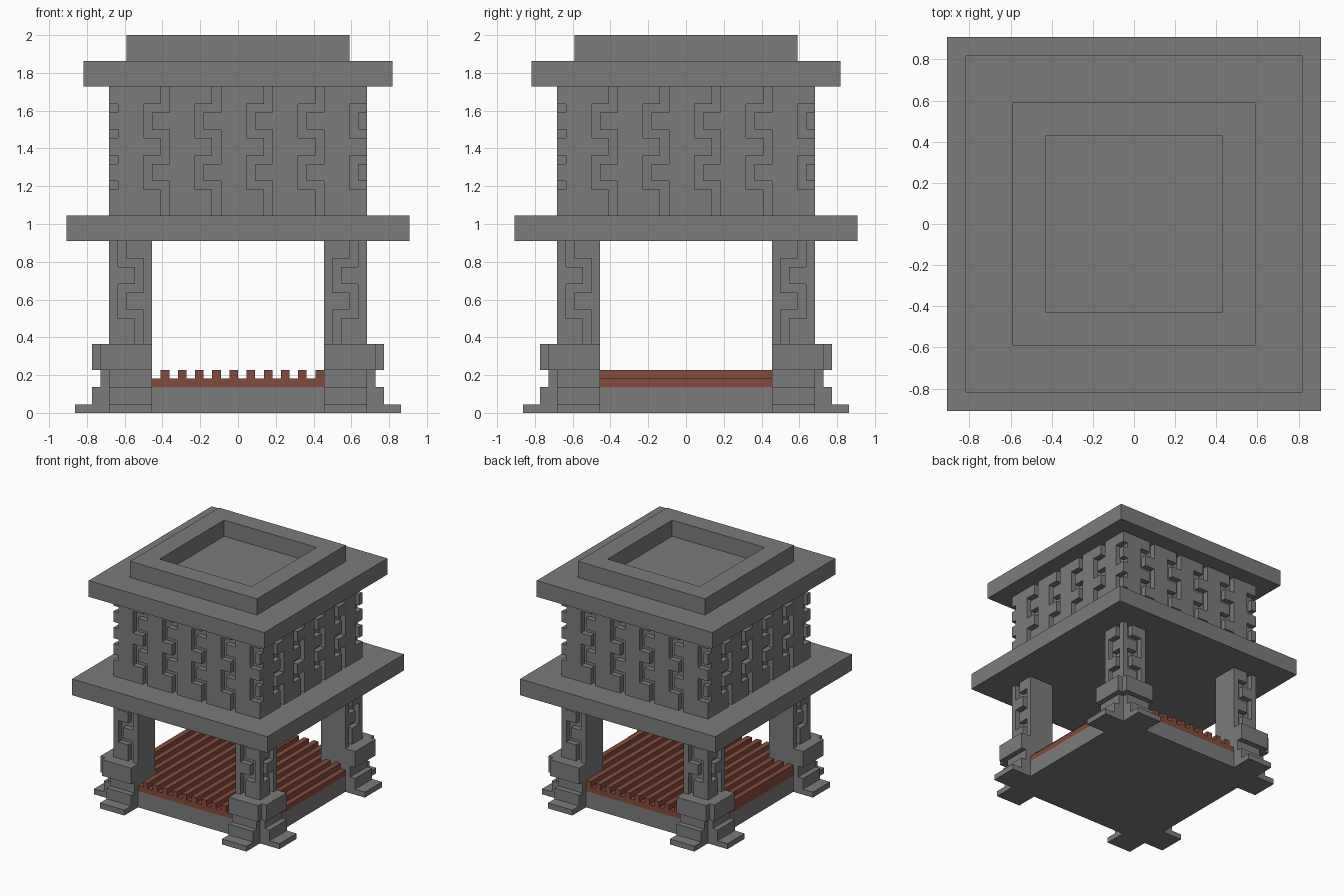
import bpy, bmesh, math
from mathutils import Matrix, Vector

U = 1 / 22  # building module: every size is a whole number of these

cube = bpy.data.objects.get("Cube")
if cube:
    bpy.data.objects.remove(cube, do_unlink=True)


def make_material(name, rgb):
    m = bpy.data.materials.new(name)
    m.use_nodes = True
    m.diffuse_color = (*rgb, 1)
    bsdf = m.node_tree.nodes["Principled BSDF"]
    bsdf.inputs["Base Color"].default_value = (*rgb, 1)
    bsdf.inputs["Roughness"].default_value = 0.9
    return m


STONE = make_material("grey stone", (0.2, 0.2, 0.2))
WOOD = make_material("red brown wood", (0.23, 0.07, 0.043))


def prism(bm, points, a, b, to_xyz):
    """Extrude a 2D outline from depth a to depth b; to_xyz places (p, q, depth)."""
    low = [bm.verts.new(to_xyz(p, q, a)) for p, q in points]
    top = [bm.verts.new(to_xyz(p, q, b)) for p, q in points]
    bm.faces.new(low)
    bm.faces.new(top)
    n = len(points)
    for i in range(n):
        j = (i + 1) % n
        bm.faces.new((low[i], low[j], top[j], top[i]))


def upright(p, q, d):
    return Vector((p, q, d))


def facing_y(p, q, d):
    return Vector((p, d, q))


def facing_x(p, q, d):
    return Vector((d, p, q))


def rect(p0, p1, q0, q1):
    return [(p0, q0), (p1, q0), (p1, q1), (p0, q1)]


def finish(bm, name, material):
    bmesh.ops.scale(bm, vec=(U, U, U), verts=bm.verts)
    bmesh.ops.recalc_face_normals(bm, faces=bm.faces)
    mesh = bpy.data.meshes.new(name)
    bm.to_mesh(mesh)
    bm.free()
    mesh.materials.append(material)
    ob = bpy.data.objects.new(name, mesh)
    bpy.context.collection.objects.link(ob)
    return ob


def square(name, half, z0, z1):
    bm = bmesh.new()
    prism(bm, rect(-half, half, -half, half), z0, z1, upright)
    return finish(bm, name, STONE)


def steps(xs, zs, x0=0):
    """Stepped edge running downwards: xs[i] holds between zs[i] and zs[i+1]."""
    return [(x0 + x, z) for i, x in enumerate(xs) for z in (zs[i], zs[i + 1])]


# Plinth and wooden floor share a cross outline that leaves room for the legs
CROSS = [(-10, -15), (10, -15), (10, -10), (15, -10), (15, 10), (10, 10),
         (10, 15), (-10, 15), (-10, 10), (-15, 10), (-15, -10), (-10, -10)]
bm = bmesh.new()
prism(bm, CROSS, 0, 3, upright)
finish(bm, "plinth", STONE)

bm = bmesh.new()
prism(bm, CROSS, 3, 4, upright)
finish(bm, "floor_boards", WOOD)

# Raised floor slats, shorter where they pass between legs
bm = bmesh.new()
for x in range(-15, 15, 2):
    reach = 15 if -10 < x < 10 else 10
    prism(bm, rect(x, x + 1, -reach, reach), 4, 5, upright)
finish(bm, "floor_slats", WOOD)

# Four legs, mirrored from one quadrant
for sx, side in ((1, "left"), (-1, "right")):
    for sy, end in ((-1, "front"), (1, "back")):
        mirror = Matrix.Diagonal((sx, sy, 1))

        # Stepped foot with two toes, and the notched cuff above
        bm = bmesh.new()
        for z0, z1, r, notch in ((0, 1, 19, 15), (1, 3, 17, 15),
                                 (3, 5, 16, 15), (5, 8, 17, 16)):
            outline = [(10, 10), (r, 10), (r, notch), (notch, notch),
                       (notch, r), (10, r)]
            prism(bm, outline, z0, z1, upright)
        bmesh.ops.transform(bm, matrix=mirror.to_4x4(), verts=bm.verts)
        finish(bm, f"{end}_{side}_foot", STONE)

        # Post with a meander groove on each outer side
        bm = bmesh.new()
        prism(bm, rect(10, 14, 10, 14), 8, 20, upright)
        prism(bm, rect(14, 15, 14, 15), 8, 20, upright)
        inner = [(10, 8), (10, 20)] + steps((13, 11, 13, 11), (20, 18, 14, 12, 8))
        for place in (facing_y, facing_x):
            prism(bm, inner, 14, 15, place)
            prism(bm, rect(12, 14, 15, 17), 14, 15, place)
            prism(bm, rect(12, 14, 8, 11), 14, 15, place)
        bmesh.ops.transform(bm, matrix=mirror.to_4x4(), verts=bm.verts)
        finish(bm, f"{end}_{side}_post", STONE)

# Wide ledge and the core of the upper storey
square("lower_ledge", 20, 20, 23)
square("upper_core", 14, 23, 38)

# Raised wall panels separated by meander grooves, repeated on four sides
LEFT = ((2, 0, 2, 0, 2), (38, 36, 32, 30, 26, 23))
RIGHT = ((3, 1, 3, 1, 3), (38, 35, 33, 29, 27, 23))
GROOVES = range(-11, 14, 6)
for k, side in enumerate(("front", "left", "back", "right")):
    bm = bmesh.new()
    start = [(-14, 38), (-14, 23)]
    for g in GROOVES:
        prism(bm, start + steps(*LEFT, g)[::-1], -15, -14, facing_y)
        start = steps(*RIGHT, g)
    # Tabs beside the groove that runs out at the corner
    for z in (27, 33):
        prism(bm, rect(14, 15, z, z + 2), -15, -14, facing_y)
    turn = Matrix.Rotation(k * math.pi / 2, 4, "Z")
    bmesh.ops.transform(bm, matrix=turn, verts=bm.verts)
    finish(bm, f"{side}_wall_panels", STONE)

# Roof slab and the hollow square rim on it
square("roof_slab", 18, 38, 41)
bm = bmesh.new()
prism(bm, rect(-13, 13, -13, 13), 41, 44, upright)
bmesh.ops.recalc_face_normals(bm, faces=bm.faces)
bottom = min(bm.faces, key=lambda f: f.calc_center_median().z)
top = max(bm.faces, key=lambda f: f.calc_center_median().z)
bmesh.ops.inset_region(bm, faces=[top], thickness=5)
bmesh.ops.translate(bm, vec=(0, 0, -3), verts=top.verts)
walls = [f for f in bm.faces if f not in (top, bottom)]
# The inset ring becomes flat rim plus vertical inner walls
inner = list(top.verts)
bmesh.ops.translate(bm, vec=(0, 0, 3), verts=inner)
sunk = bmesh.ops.extrude_discrete_faces(bm, faces=[top])["faces"][0]
bmesh.ops.translate(bm, vec=(0, 0, -3), verts=sunk.verts)
bmesh.ops.delete(bm, geom=[sunk, bottom], context="FACES_ONLY")
finish(bm, "roof_rim", STONE)
